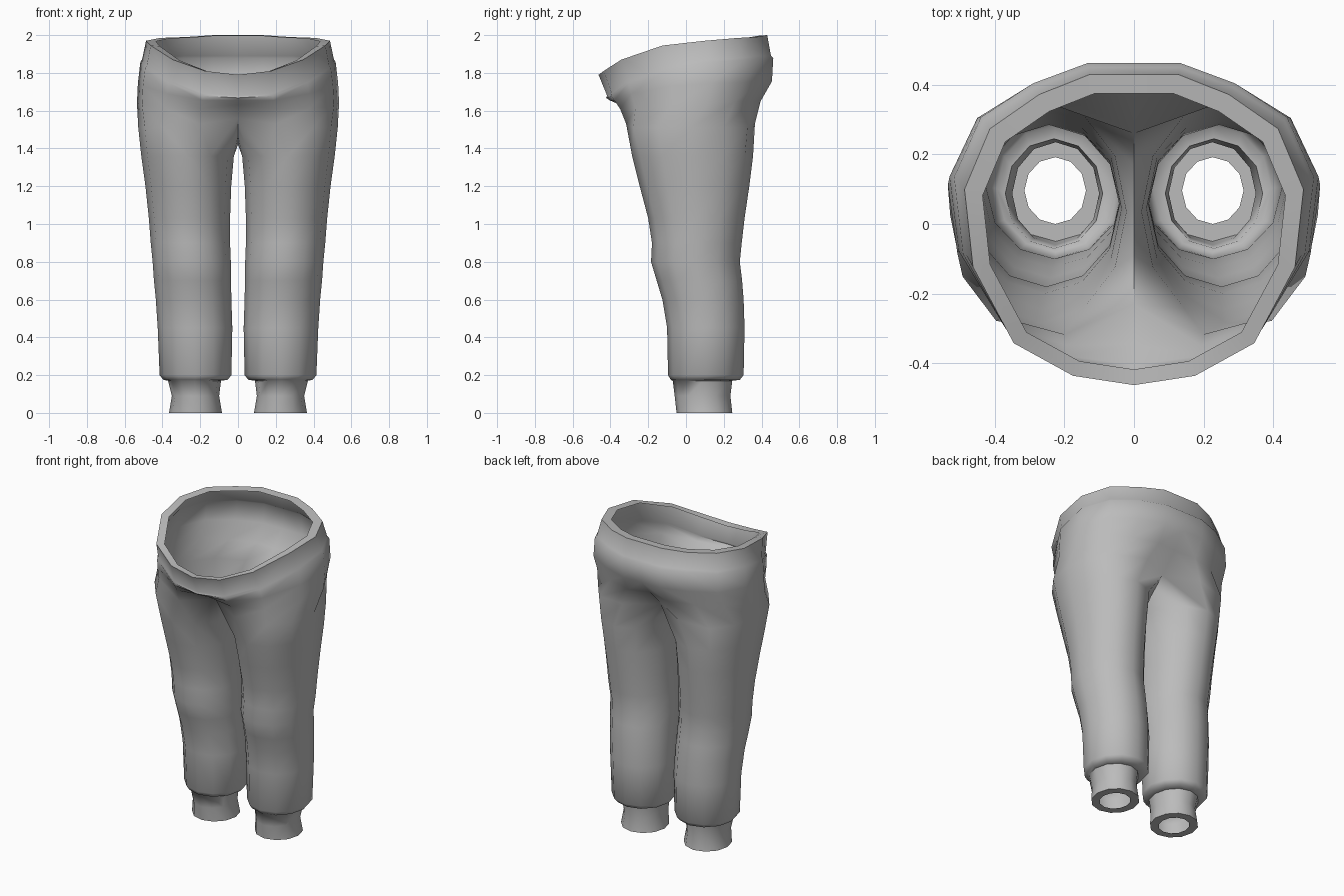
import bpy, bmesh, math

if "Cube" in bpy.data.objects:
    bpy.data.objects.remove(bpy.data.objects["Cube"])

fabric = bpy.data.materials.new("grey fabric")
fabric.diffuse_color = (0.5, 0.5, 0.5, 1)
fabric.use_nodes = True
fabric.node_tree.nodes["Principled BSDF"].inputs["Base Color"].default_value = fabric.diffuse_color

# Leg sections from hem to thigh: z, inner x, outer x, front y, back y
LEG = [
    (0.00, 0.138, 0.315, 0.0, 0.192),
    (0.00, 0.085, 0.365, -0.05, 0.245),
    (0.09, 0.100, 0.350, -0.06, 0.235),
    (0.17, 0.090, 0.370, -0.07, 0.245),
    (0.175, 0.055, 0.395, -0.08, 0.285),
    (0.20, 0.035, 0.415, -0.095, 0.305),
    (0.45, 0.030, 0.425, -0.10, 0.31),
    (0.60, 0.035, 0.435, -0.125, 0.305),
    (0.70, 0.037, 0.445, -0.155, 0.297),
    (0.80, 0.038, 0.452, -0.185, 0.285),
    (0.90, 0.042, 0.462, -0.18, 0.295),
    (1.03, 0.042, 0.472, -0.20, 0.31),
    (1.20, 0.036, 0.490, -0.245, 0.335),
    (1.36, 0.022, 0.512, -0.285, 0.355),
]
# Half outline of the hips, front centre round the side to back centre
HIP = [(0, -1), (0.36, -0.94), (0.71, -0.73), (0.95, -0.24), (1, 0.26),
       (0.85, 0.65), (0.56, 0.87), (0.26, 1), (0, 1)]
BAND_LOW = [1.68, 1.69, 1.76, 1.84, 1.87, 1.88, 1.89, 1.89, 1.89]
BAND_TOP = [1.79, 1.81, 1.87, 1.945, 1.97, 1.985, 1.99, 2.0, 2.0]


def leg_ring(z, x0, x1, y0, y1):
    """Twelve points, starting at the inner front."""
    pts = []
    for j in range(12):
        a = math.radians(-120 + 30 * j)
        pts.append(((x0 + x1) / 2 + (x1 - x0) / 2 * math.cos(a),
                    (y0 + y1) / 2 + (y1 - y0) / 2 * math.sin(a), z))
    return pts


def hip_ring(width, front, back, heights):
    """Open half ring of nine points."""
    mid, half = (front + back) / 2, (back - front) / 2
    return [(x * width, mid + y * half, z) for (x, y), z in zip(HIP, heights)]


bm = bmesh.new()


def add(points):
    return [bm.verts.new(p) for p in points]


def bridge(a, b, closed):
    n = len(b)
    for j in range(n if closed else n - 1):
        k = (j + 1) % n
        bm.faces.new((a[j], a[k], b[k], b[j]))


# Cuff rim, cuff and leg
rings = [add(leg_ring(*r)) for r in LEG]

# Crotch: outer points follow the thigh, the rest lie on the centre seam
crotch = leg_ring(1.51, 0.0, 0.528, -0.325, 0.372)
crotch[0] = (0, -0.23, 1.56)
crotch[1] = (0.20, -0.317, 1.53)
crotch[7] = (0.20, 0.365, 1.53)
crotch[8:] = [(0, 0.26, 1.54), (0, 0.17, 1.46), (0, 0.06, 1.42), (0, -0.09, 1.47)]
rings.append(add(crotch))
for a, b in zip(rings, rings[1:]):
    bridge(a, b, True)

# Hips, waistband and its flat top rim
seat = hip_ring(0.535, -0.372, 0.395, [1.62, 1.61, 1.61, 1.63, 1.64, 1.65, 1.65, 1.65, 1.65])
seat[0] = (0, -0.345, 1.63)
seat[8] = (0, 0.37, 1.66)
upper = [
    seat,
    hip_ring(0.53, -0.405, 0.455, [(z + 1.62) / 2 if z > 1.75 else 1.655 for z in BAND_LOW]),
    hip_ring(0.517, -0.423, 0.462, [z - 0.012 for z in BAND_LOW]),
    hip_ring(0.508, -0.418, 0.450, BAND_LOW),
    hip_ring(0.487, -0.463, 0.43, BAND_TOP),
    hip_ring(0.435, -0.418, 0.375, [z - 0.004 for z in BAND_TOP]),
]
prev = rings[-1][:9]
for pts in upper:
    cur = add(pts)
    bridge(prev, cur, False)
    prev = cur

bmesh.ops.recalc_face_normals(bm, faces=bm.faces)
# Make sure the outermost faces point outwards
side = max(bm.faces, key=lambda f: f.calc_center_median().x)
if side.normal.x < 0:
    bmesh.ops.reverse_faces(bm, faces=bm.faces)

mesh = bpy.data.meshes.new("trousers")
bm.to_mesh(mesh)
bm.free()
mesh.materials.append(fabric)
trousers = bpy.data.objects.new("trousers", mesh)
bpy.context.collection.objects.link(trousers)
bpy.context.view_layer.objects.active = trousers
trousers.select_set(True)

# Second leg
mirror = trousers.modifiers.new("other_side", 'MIRROR')
mirror.merge_threshold = 0.001
bpy.ops.object.modifier_apply(modifier="other_side")
bpy.ops.object.shade_smooth_by_angle(angle=math.radians(62))
